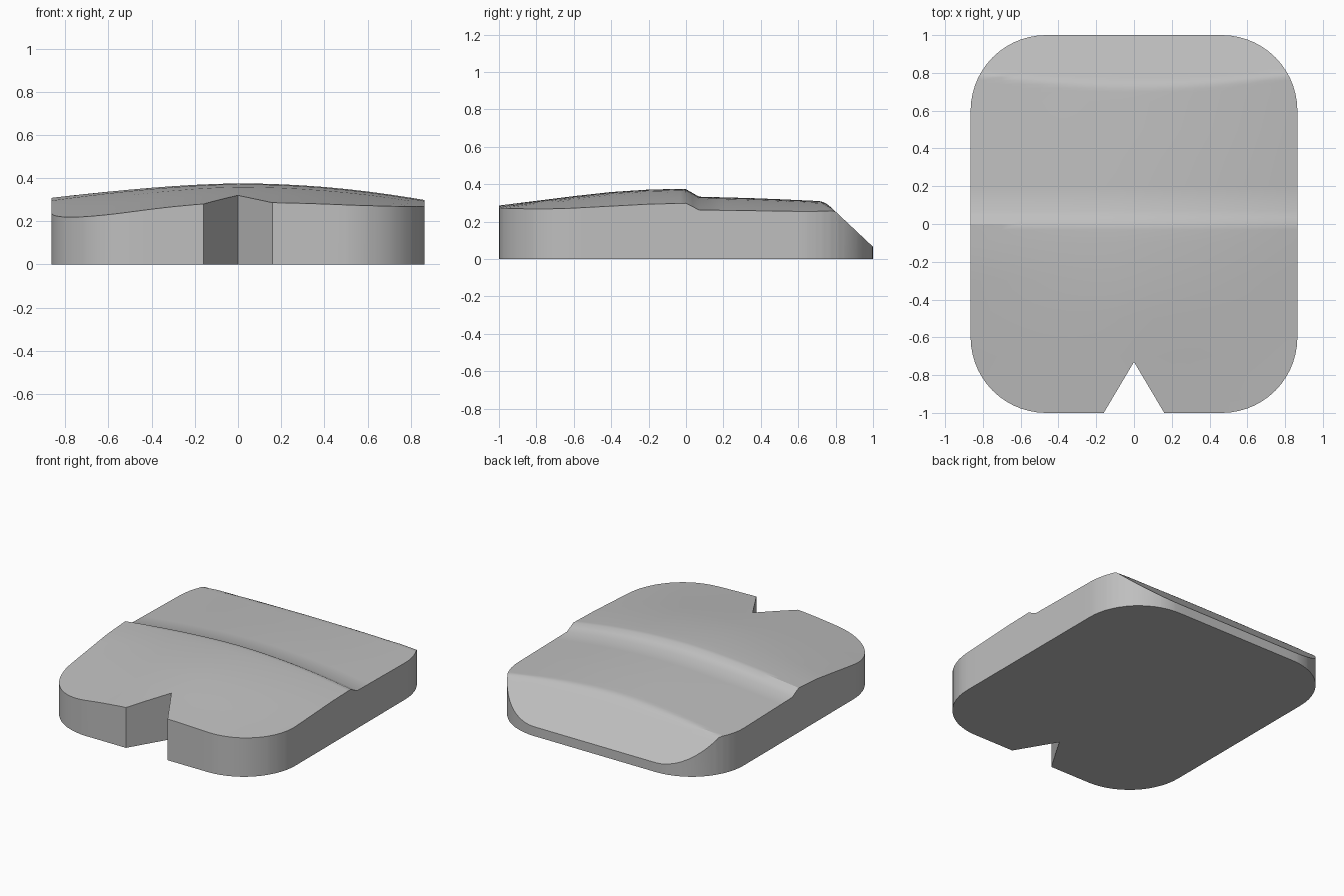
import bpy, bmesh, math
from mathutils import Vector

cube = bpy.data.objects.get("Cube")
if cube:
    bpy.data.objects.remove(cube, do_unlink=True)

HALF_W, HALF_L, RADIUS, NOTCH_W, NOTCH_Y = 0.865, 1.0, 0.4, 0.16, -0.73

# Lengthwise height profiles: (y, z) on the centre line and on each long edge
CENTRE = [(-1, .287), (-.8, .311), (-.6, .336), (-.4, .358), (-.2, .371), (-.03, .375),
          (0, .373), (.07, .333), (.4, .324), (.73, .309), (1, .3)]
LEFT = [(-1, .252), (-.6, .272), (-.2, .293), (0, .298), (.07, .262), (.8, .252), (1, .25)]
RIGHT = [(-1, .18), (-.6, .24), (-.2, .295), (0, .308), (.07, .27), (.8, .255), (1, .25)]


def sample(profile, y):
    for (y0, z0), (y1, z1) in zip(profile, profile[1:]):
        if y <= y1:
            return z0 + (z1 - z0) * (y - y0) / (y1 - y0)
    return profile[-1][1]


def top_height(x, y):
    """Crowned top, softly blended into the sloping back chamfer."""
    side, power = (LEFT, 2.0) if x > 0 else (RIGHT, 1.6)
    mid = sample(CENTRE, y)
    crown = mid - (mid - sample(side, y)) * abs(x / HALF_W) ** power
    slope = 0.065 + 0.94 * (1 - y)
    k = 0.03 * max(0, 1 - (x / 0.72) ** 2)
    h = max(k - abs(crown - slope), 0) / k if k > 0 else 0
    return min(crown, slope) - h * h * k / 4


# Rounded outline with a V notch in the front edge
outline = [(-NOTCH_W, -HALF_L), (0, NOTCH_Y), (NOTCH_W, -HALF_L)]
STEPS = 14
for i, (sx, sy) in enumerate([(1, -1), (1, 1), (-1, 1), (-1, -1)]):
    for s in range(STEPS + 1):
        a = math.pi / 2 * (i - 1 + s / STEPS)
        outline.append((sx * (HALF_W - RADIUS) + RADIUS * math.cos(a),
                        sy * (HALF_L - RADIUS) + RADIUS * math.sin(a)))

bm = bmesh.new()
bm.faces.new([bm.verts.new((x, y, 0)) for x, y in outline])


def cut(point, normal):
    bmesh.ops.bisect_plane(bm, geom=bm.verts[:] + bm.edges[:] + bm.faces[:],
                           dist=1e-5, plane_co=point, plane_no=normal)


# Slice the outline so the top can follow the contour
rows = [-.9 + .1 * i for i in range(9)] + [-.03, 0, .035, .07]
rows += [.2, .35, .5, .65] + [.7 + .02 * i for i in range(8)] + [.9]
for y in rows:
    cut(Vector((0, y, 0)), Vector((0, 1, 0)))
for i in range(-8, 9):
    cut(Vector((i * .1, 0, 0)), Vector((1, 0, 0)))

# Raise the sliced face to the contoured top, leaving a flat base
base = bm.faces[:]
raised = bmesh.ops.extrude_face_region(bm, geom=base, use_keep_orig=True)["geom"]
for v in raised:
    if isinstance(v, bmesh.types.BMVert):
        v.co.z = top_height(v.co.x, v.co.y)
bmesh.ops.recalc_face_normals(bm, faces=bm.faces[:])

mesh = bpy.data.meshes.new("contoured_pad")
bm.to_mesh(mesh)
bm.free()
pad = bpy.data.objects.new("contoured_pad", mesh)
bpy.context.collection.objects.link(pad)

# Plain grey material
grey = bpy.data.materials.new("light_grey")
grey.use_nodes = True
colour = (0.52, 0.52, 0.52, 1)
grey.diffuse_color = colour
grey.node_tree.nodes["Principled BSDF"].inputs["Base Color"].default_value = colour
mesh.materials.append(grey)

bpy.ops.object.select_all(action='DESELECT')
pad.select_set(True)
bpy.context.view_layer.objects.active = pad
bpy.ops.object.shade_smooth_by_angle(angle=math.radians(29))
